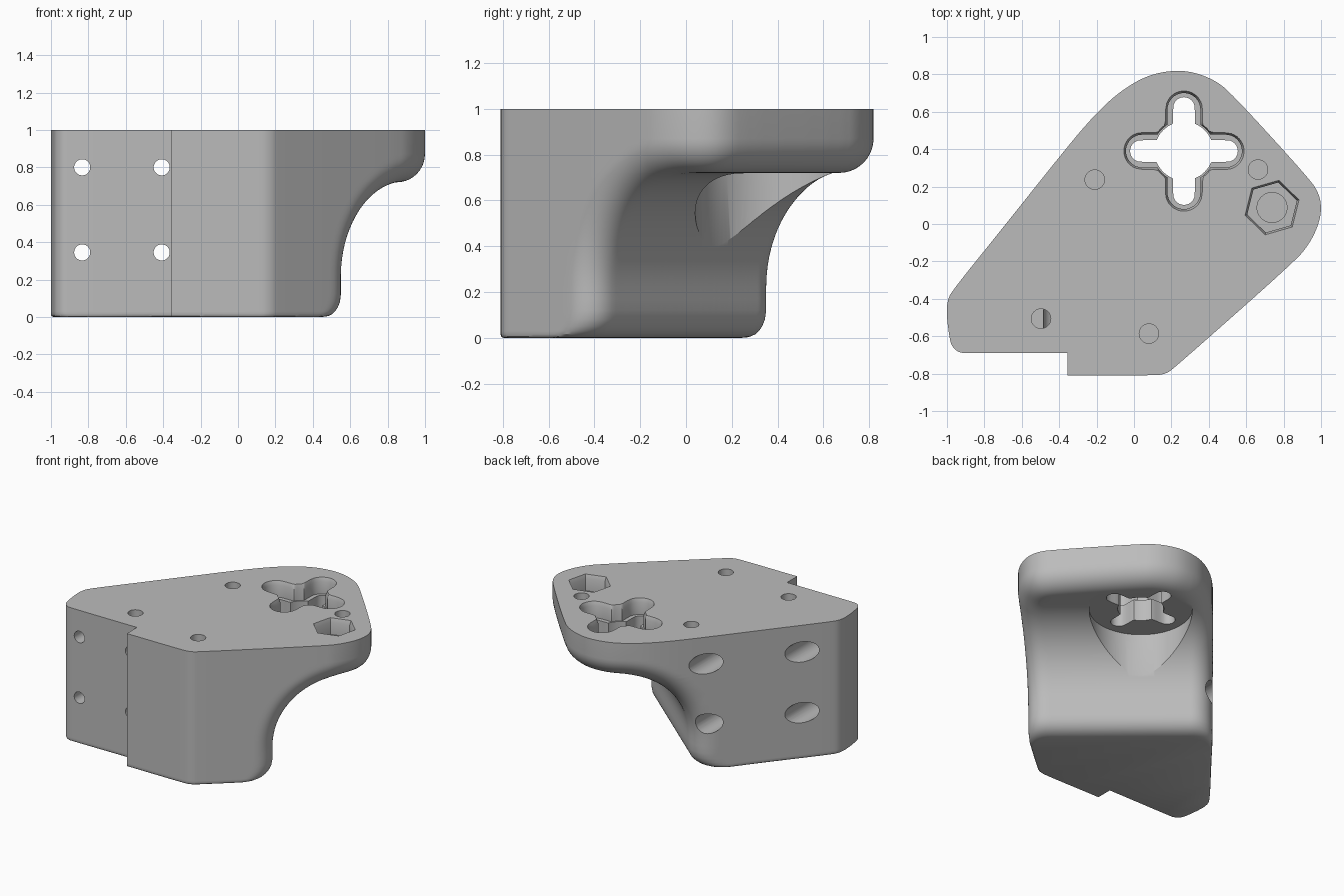
import bpy, bmesh, math
from mathutils import Vector

old = bpy.data.objects.get("Cube")
if old:
    bpy.data.objects.remove(old)

grey = bpy.data.materials.new("plain grey")
grey.use_nodes = True
COLOUR = (0.5, 0.5, 0.5, 1)
grey.diffuse_color = COLOUR
grey.node_tree.nodes["Principled BSDF"].inputs["Base Color"].default_value = COLOUR


def loft(bm, loops):
    """Closed solid through loops that have equal point counts."""
    rings = [[bm.verts.new(p) for p in loop] for loop in loops]
    n = len(rings[0])
    for a, b in zip(rings, rings[1:]):
        for i in range(n):
            j = (i + 1) % n
            bm.faces.new((a[i], a[j], b[j], b[i]))
    bm.faces.new(rings[0][::-1])
    bm.faces.new(rings[-1])


def make_object(name, bm):
    bmesh.ops.recalc_face_normals(bm, faces=bm.faces[:])
    mesh = bpy.data.meshes.new(name)
    bm.to_mesh(mesh)
    bm.free()
    mesh.materials.append(grey)
    obj = bpy.data.objects.new(name, mesh)
    bpy.context.scene.collection.objects.link(obj)
    return obj


# Plan outline, counter-clockwise, open at the front notch
outline = [Vector(p) for p in (
    (-.355, -.81), (.12, -.81), (.17, -.80), (.21, -.775), (.86, -.2), (.935, -.11),
    (.985, -.01), (1.003, .08), (.99, .16), (.94, .24), (.52, .70), (.43, .77),
    (.32, .812), (.22, .822), (.1, .802), (0, .757), (-.12, .672), (-.25, .54),
    (-.4, .358), (-.717, -.04), (-.975, -.36), (-.997, -.41), (-1.003, -.48),
    (-.985, -.62), (-.97, -.66), (-.935, -.687), (-.9, -.69), (-.355, -.69))]
for _ in range(2):      # corner cutting rounds the bends
    cut = [outline[0]]
    for a, b in zip(outline, outline[1:]):
        cut += [a.lerp(b, .25), a.lerp(b, .75)]
    outline = cut + [outline[-1]]

# Side planes of the plan, used for the rounded edges of the undercut
planes, points = [], []
for a, b in zip(outline, outline[1:]):
    mid, d = (a + b) / 2, (b - a).normalized()
    if mid.y > -.37 or mid.x > -.35:
        planes.append((d.y, -d.x, d.y * a.x - d.x * a.y))
    steps = max(1, math.ceil((b - a).length / .03))
    points += [a.lerp(b, k / steps) for k in range(steps)]
points.append(outline[-1])

CENTRE = Vector((-.355, -.25))
NX, NY = .649, .761              # direction the undercut faces
WALL, UNDER, COVE, EDGE, FOOT = .085, .72, .5, .15, .12


def undercut(x, y, z):
    """Signed distance to the coved undercut."""
    a, b = NX * x + NY * y - WALL, UNDER - z
    if z < FOOT:
        a += FOOT - math.sqrt(FOOT ** 2 - (FOOT - z) ** 2)
    return max(COVE, min(a, b)) - math.hypot(max(COVE - a, 0), max(COVE - b, 0))


def inside(p, z):
    u = undercut(p.x, p.y, z)
    if u <= -EDGE:
        return True
    if u > 0:
        return False
    side = max(nx * p.x + ny * p.y - c for nx, ny, c in planes)
    rounded = math.hypot(max(side + EDGE, 0), max(u + EDGE, 0))
    return min(max(side, u), -EDGE) + rounded <= 0


def section(z):
    """Horizontal slice of the body."""
    lip = .016
    inset = lip - math.sqrt(max(0, lip ** 2 - max(0, lip - z) ** 2))
    loop = []
    for p in points:
        d = p - CENTRE
        t = 1.0
        if z < UNDER + EDGE and not inside(p, z):
            lo, hi = 0.0, 1.0
            for _ in range(14):
                t = (lo + hi) / 2
                lo, hi = (t, hi) if inside(CENTRE + d * t, z) else (lo, t)
            t = lo
        q = CENTRE + d * (t - inset / d.length)
        loop.append((q.x, q.y, z))
    return loop


levels = [0, .002, .006, .016, .03, .05, .08, FOOT, .17]
levels += [UNDER - COVE + COVE * math.sin(math.radians(5 * k)) for k in range(18)]
levels += [UNDER + EDGE * (1 - math.cos(math.radians(9 * k))) for k in range(11)]
levels.append(1)
bm = bmesh.new()
loft(bm, [section(z) for z in levels])
body = make_object("bracket_body", bm)


def ring(x, y, z, r, n=48, turn=0):
    return [(x + r * math.cos(turn + math.tau * k / n),
             y + r * math.sin(turn + math.tau * k / n), z) for k in range(n)]


def cross_ring(x, y, z, width, arm, hub):
    """Four round-ended arms with a round hub."""
    loop, n = [], 144
    for k in range(n):
        t = math.tau * k / n
        f = abs((t + math.pi / 4) % (math.pi / 2) - math.pi / 4)
        s, c = math.sin(f), math.cos(f)
        if s > 1e-6 and width * c / s < arm:
            r = width / s
        else:
            r = arm * c + math.sqrt(max(0, width ** 2 - (arm * s) ** 2))
        r = max(r, hub)
        loop.append((x + r * math.cos(t), y + r * math.sin(t), z))
    return loop


# Top pockets: cross opening, hexagonal nut seat, blind pin holes
CX, CY, TOP = .267, .39, 1.02
pockets = bmesh.new()
loft(pockets, [cross_ring(CX, CY, TOP, .107, .222, .177),
               cross_ring(CX, CY, .97, .088, .222, .166),
               cross_ring(CX, CY, .88, .088, .222, .166),
               cross_ring(CX, CY, .88, .058, .23, .157),
               cross_ring(CX, CY, .5, .058, .23, .157)])
hx, hy, turn = .738, .088, math.radians(76)
seat = [ring(hx, hy, z, r, 6, turn) for z, r in ((TOP, .158), (.97, .138), (.88, .138))]
loft(pockets, seat)
for x, y in ((-.21, .237), (.663, .291), (-.497, -.506), (.08, -.586)):
    loft(pockets, [ring(x, y, TOP, .052), ring(x, y, .8, .052)])

# Blind bore below the nut seat
nut_bore = bmesh.new()
loft(nut_bore, [ring(hx, hy, .95, .08), ring(hx, hy, .8, .08)])

# Round clearance under the cross opening
relief = bmesh.new()
loft(relief, [ring(CX, CY, UNDER, .35, 96), ring(CX, CY, -.1, .35, 96)])

# Counterbored bolt holes running front to back
bolts = bmesh.new()
for x in (-.833, -.408):
    for z in (.8, .345):
        tiers = ((-.9, .043), (-.56, .043), (-.56, .076), (1, .076))
        loft(bolts, [[(px, y, pz) for px, pz, _ in ring(x, z, 0, r)] for y, r in tiers])

bpy.context.view_layer.objects.active = body
for name, cutter_mesh in (("underside_relief", relief), ("top_pockets", pockets),
                          ("nut_bore", nut_bore), ("bolt_holes", bolts)):
    cutter = make_object(name, cutter_mesh)
    cutter.hide_render = True
    mod = body.modifiers.new(name, "BOOLEAN")
    mod.operation = "DIFFERENCE"
    mod.solver = "EXACT"
    mod.object = cutter
    bpy.ops.object.modifier_apply(modifier=mod.name)
    bpy.data.objects.remove(cutter)

bpy.ops.object.select_all(action="DESELECT")
body.select_set(True)
bpy.ops.object.shade_smooth_by_angle(angle=math.radians(30))
